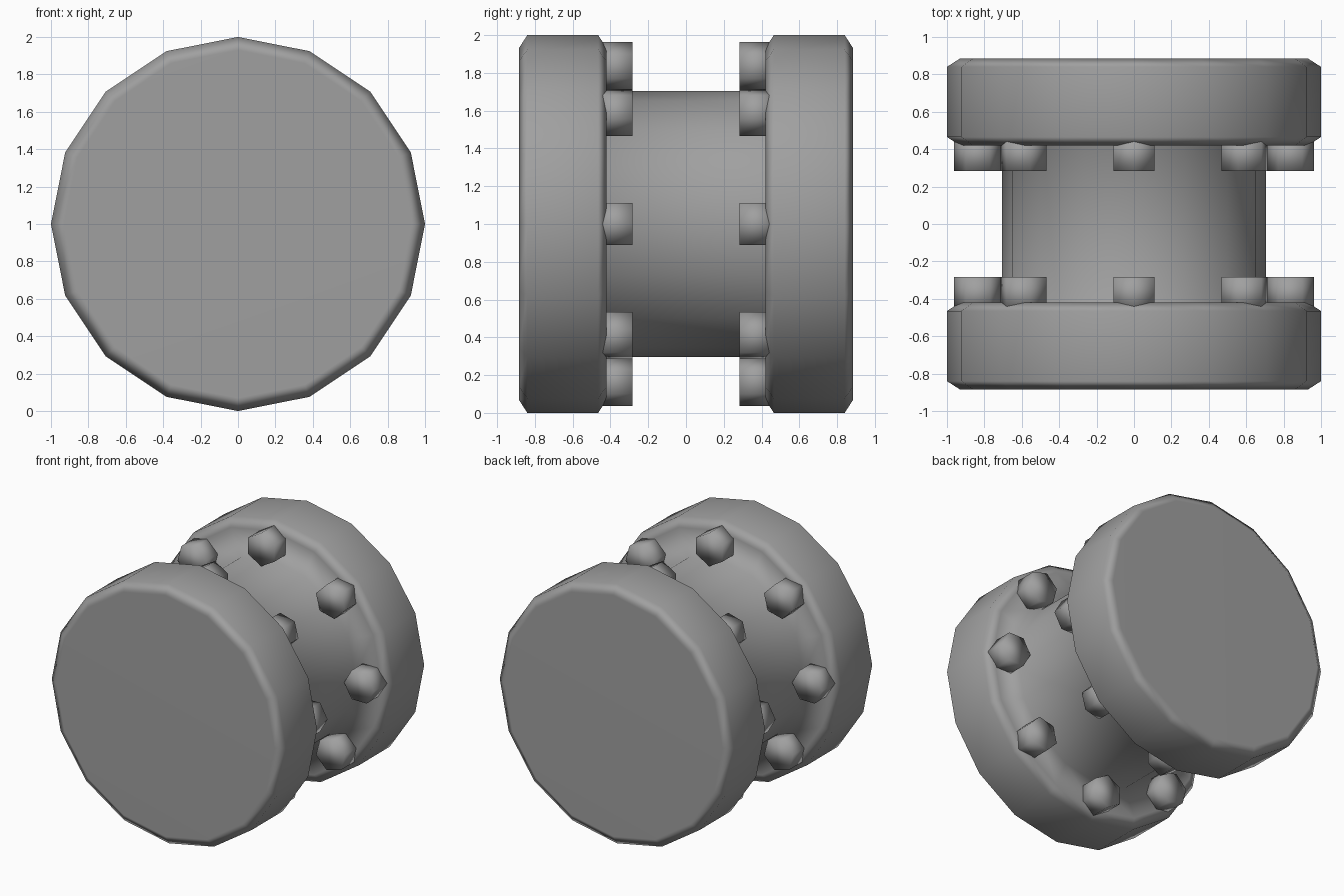
import bpy, bmesh
from math import sin, cos, pi

cube = bpy.data.objects.get("Cube")
if cube:
    bpy.data.objects.remove(cube)

grey = bpy.data.materials.new("plain_grey")
grey.use_nodes = True
grey.diffuse_color = (0.35, 0.35, 0.35, 1)
grey.node_tree.nodes["Principled BSDF"].inputs["Base Color"].default_value = grey.diffuse_color

CENTRE_Z = 1.0


def lathe(name, profile, sides, cx=0.0, cz=0.0, turn=0.0):
    """Capped solid round an axis along y, from (radius, y) points."""
    bm = bmesh.new()
    rings = []
    for r, y in profile:
        angles = [turn + 2 * pi * i / sides for i in range(sides)]
        rings.append([bm.verts.new((cx + r * cos(a), y, CENTRE_Z + cz + r * sin(a)))
                      for a in angles])
    for a, b in zip(rings, rings[1:]):
        for i in range(sides):
            j = (i + 1) % sides
            bm.faces.new((a[i], a[j], b[j], b[i]))
    bm.faces.new(rings[0])
    bm.faces.new(rings[-1])
    bmesh.ops.recalc_face_normals(bm, faces=bm.faces)
    for f in bm.faces:
        f.smooth = True
    mesh = bpy.data.meshes.new(name)
    bm.to_mesh(mesh)
    bm.free()
    mesh.materials.append(grey)
    obj = bpy.data.objects.new(name, mesh)
    bpy.context.collection.objects.link(obj)
    return obj


# Spool: two chamfered flanges joined by a narrower core
half = [(0.93, 0.885), (1.0, 0.84), (1.0, 0.465), (0.93, 0.42), (0.705, 0.42)]
profile = [(r, -y) for r, y in half] + half[::-1]
spool = lathe("spool_body", profile, 16)
weighted = spool.modifiers.new("soft_edges", 'WEIGHTED_NORMAL')
weighted.keep_sharp = False

# Hexagonal bolts on the inner face of each flange
for side, label in ((-1, "front"), (1, "back")):
    for i in range(8):
        a = 2 * pi * i / 8
        lathe(f"{label}_bolt_{i + 1}", [(0.128, side * 0.46), (0.128, side * 0.283)],
              6, 0.835 * cos(a), 0.835 * sin(a), a)
